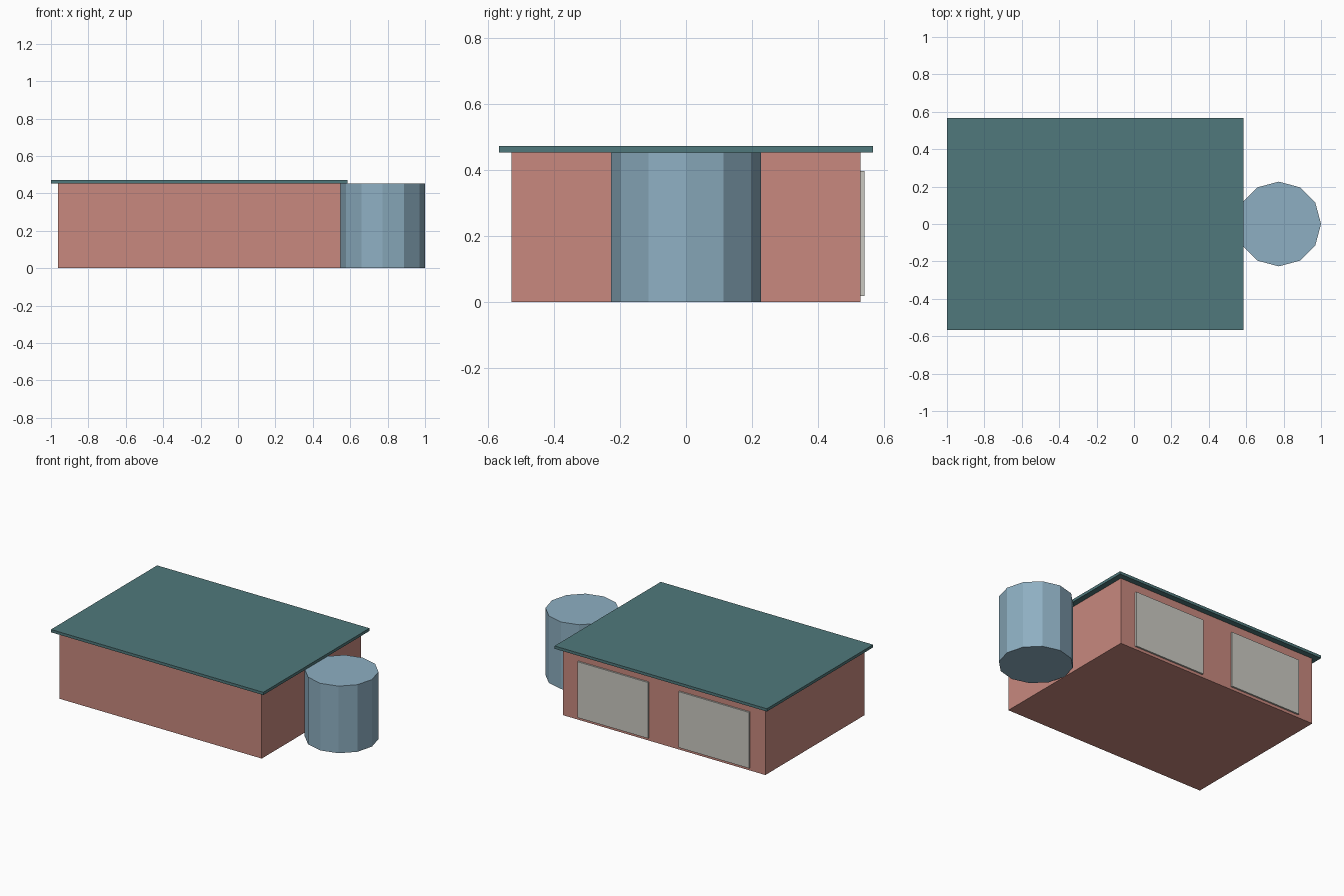
import bpy

if "Cube" in bpy.data.objects:
    bpy.data.objects.remove(bpy.data.objects["Cube"])

U = 2 / 53           # base module: the whole model is 53 modules long
WALL_CX = -1 + 21 * U


def colour(name, rgb):
    mat = bpy.data.materials.new(name)
    mat.diffuse_color = (*rgb, 1)
    mat.use_nodes = True
    mat.node_tree.nodes["Principled BSDF"].inputs["Base Color"].default_value = mat.diffuse_color
    return mat


def box(name, centre, size, mat):
    bpy.ops.mesh.primitive_cube_add(size=1, location=centre)
    ob = bpy.context.object
    ob.name = name
    ob.scale = size
    bpy.ops.object.transform_apply(location=False, rotation=False, scale=True)
    ob.data.materials.append(mat)
    return ob


brick = colour("brick", (0.58, 0.25, 0.21))
teal = colour("roof_teal", (0.08, 0.19, 0.20))
steel = colour("steel_blue", (0.27, 0.43, 0.54))
pale = colour("door_grey", (0.60, 0.59, 0.54))

# Main building and overhanging flat roof
box("walls", (WALL_CX, 0, 6 * U), (40 * U, 28 * U, 12 * U), brick)
box("roof", (WALL_CX, 0, 12.25 * U), (42 * U, 30 * U, 0.5 * U), teal)

# Two large doors on the back wall
for side, label in ((-1, "left"), (1, "right")):
    box(f"door_{label}", (WALL_CX + side * 10 * U, 14.15 * U, 5.5 * U),
        (14 * U, 0.3 * U, 10 * U), pale)

# Twelve-sided tank against the right wall, with a corner pointing along x
bpy.ops.mesh.primitive_cylinder_add(vertices=12, radius=6 * U, depth=12 * U,
                                    location=(1 - 6 * U, 0, 6 * U))
tank = bpy.context.object
tank.name = "tank"
tank.data.materials.append(steel)
